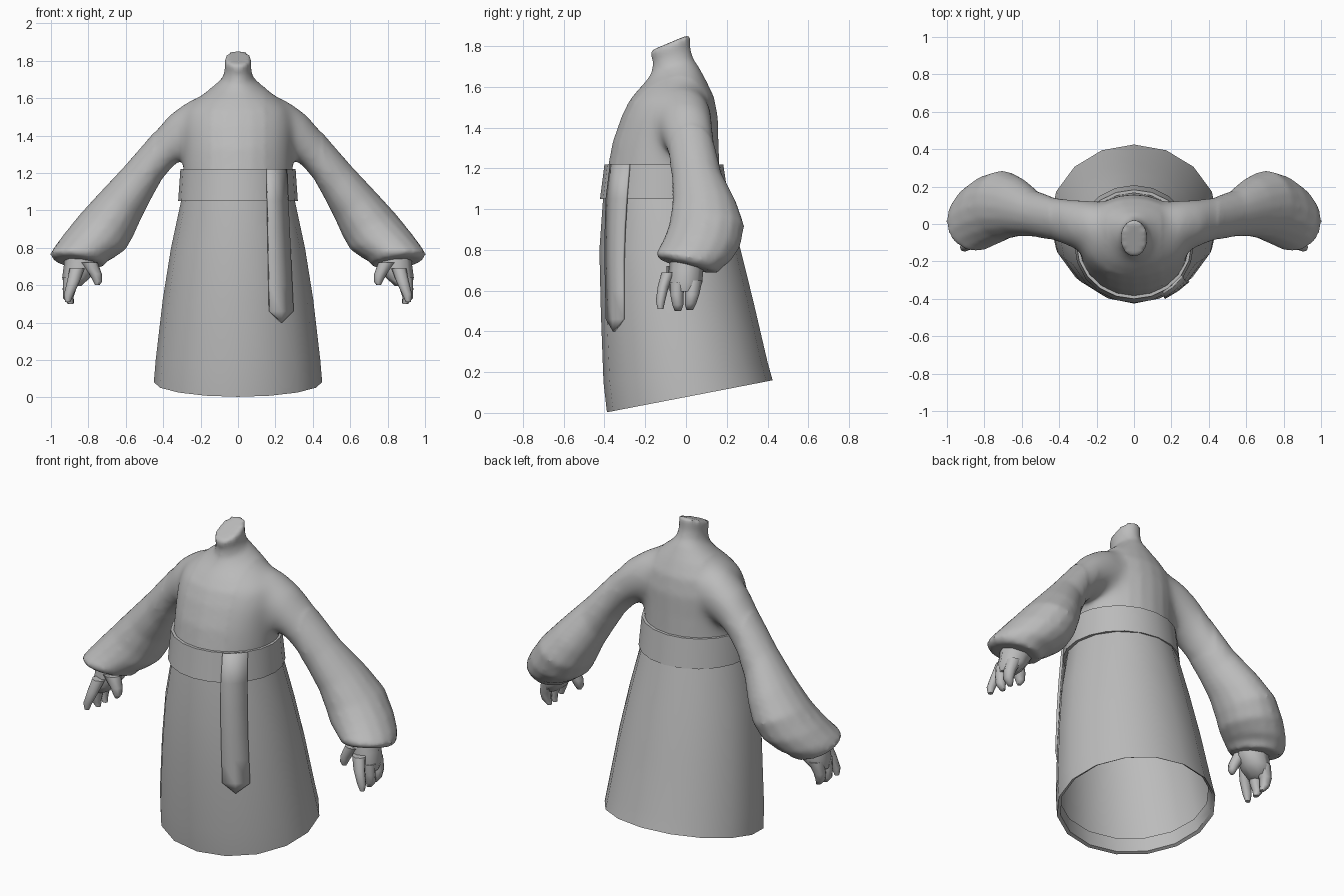
import bpy, bmesh, math
from mathutils import Vector

if "Cube" in bpy.data.objects:
    bpy.data.objects.remove(bpy.data.objects["Cube"])

grey = bpy.data.materials.new("plain_grey")
grey.diffuse_color = (0.5, 0.5, 0.5, 1)
grey.use_nodes = True
grey.node_tree.nodes["Principled BSDF"].inputs["Base Color"].default_value = grey.diffuse_color


def make(name, bm, angle=50):
    bmesh.ops.recalc_face_normals(bm, faces=bm.faces)
    me = bpy.data.meshes.new(name)
    bm.to_mesh(me)
    bm.free()
    ob = bpy.data.objects.new(name, me)
    bpy.context.collection.objects.link(ob)
    me.materials.append(grey)
    bpy.ops.object.select_all(action='DESELECT')
    bpy.context.view_layer.objects.active = ob
    ob.select_set(True)
    bpy.ops.object.shade_smooth_by_angle(angle=math.radians(angle))
    return ob


def loft(bm, rings, cap=(True, True), closed=False):
    """Skin a list of equally long point rings."""
    vs = [[bm.verts.new(p) for p in r] for r in rings]
    n = len(vs[0])
    pairs = list(zip(vs, vs[1:])) + ([(vs[-1], vs[0])] if closed else [])
    for a, b in pairs:
        for i in range(n):
            j = (i + 1) % n
            bm.faces.new((a[i], a[j], b[j], b[i]))
    if cap[0]:
        bm.faces.new(vs[0][::-1])
    if cap[1]:
        bm.faces.new(vs[-1])


def body_ring(zf, zb, yf, yb, hw, n=16):
    """Oval around the body, tilted from front height to back height."""
    pts = []
    for i in range(n):
        a = 2 * math.pi * i / n
        s = math.sin(a)
        pts.append(Vector((hw * math.cos(a), (yf + yb) / 2 + (yb - yf) / 2 * s,
                           (zf + zb) / 2 + (zb - zf) / 2 * s)))
    return pts


def arm_ring(side, ux, uz, lx, lz, yf, yb, droop=0, n=16):
    """Oval across the sleeve from its upper edge to its lower edge."""
    pts = []
    for i in range(n):
        a = 2 * math.pi * i / n
        c, s = math.cos(a), math.sin(a)
        pts.append(Vector((side * ((ux + lx) / 2 + (ux - lx) / 2 * c),
                           (yf + yb) / 2 + (yb - yf) / 2 * s,
                           (uz + lz) / 2 + (uz - lz) / 2 * c - droop * s)))
    return pts


# Upper robe with neck and sleeves, fused into one soft surface
TORSO = [(1.06, 1.06, -.40, .185, .29), (1.2, 1.2, -.385, .165, .295),
         (1.33, 1.33, -.36, .16, .295), (1.45, 1.45, -.318, .157, .30),
         (1.53, 1.55, -.28, .138, .28), (1.58, 1.63, -.24, .10, .21),
         (1.63, 1.70, -.195, .062, .125), (1.67, 1.74, -.168, .035, .082),
         (1.72, 1.79, -.163, .022, .07), (1.775, 1.86, -.18, .022, .074)]
SLEEVE = [(.14, 1.62, .2, 1.29, -.17, .12), (.25, 1.595, .28, 1.28, -.155, .13),
          (.36, 1.52, .34, 1.24, -.12, .135), (.47, 1.395, .415, 1.15, -.085, .148),
          (.60, 1.245, .47, 1.05, -.068, .18), (.74, 1.095, .52, .95, -.068, .25),
          (.85, .975, .56, .86, -.085, .287), (.93, .875, .60, .79, -.11, .265, .02),
          (.985, .80, .66, .75, -.135, .22, .03), (1.005, .765, .695, .735, -.15, .18, .035),
          (.985, .735, .715, .705, -.135, .155, .035)]
bm = bmesh.new()
loft(bm, [body_ring(*r, n=24) for r in TORSO])
for side in (-1, 1):
    loft(bm, [arm_ring(side, *r) for r in SLEEVE])
robe = make("upper_robe", bm)
mod = robe.modifiers.new("fuse", 'REMESH')
mod.mode = 'VOXEL'
mod.voxel_size = 0.015
bpy.ops.object.modifier_apply(modifier=mod.name)
bm = bmesh.new()
bm.from_mesh(robe.data)
for k in range(24):
    # blend the shoulders strongly, the rest lightly
    soft = [v for v in bm.verts if k < 3 or (.15 < abs(v.co.x) < .45 and 1.15 < v.co.z < 1.7)]
    bmesh.ops.smooth_vert(bm, verts=soft, factor=.5, use_axis_x=True, use_axis_y=True, use_axis_z=True)
# open the underside hidden by the belt
bm.normal_update()
under = [f for f in bm.faces if f.normal.z < -.8 and f.calc_center_median().z < 1.1
         and abs(f.calc_center_median().x) < .3]
bmesh.ops.delete(bm, geom=under, context='FACES')
for f in bm.faces:
    f.smooth = True
bm.to_mesh(robe.data)
bm.free()
bpy.ops.object.shade_smooth_by_angle(angle=math.radians(60))

# Skirt, open below, with a folded hem
SKIRT = [(1.08, 1.08, -.405, .195, .298), (.8, .8, -.425, .268, .358),
         (.5, .55, -.418, .33, .402), (.15, .25, -.405, .40, .44),
         (.003, .16, -.388, .425, .45), (.01, .17, -.37, .408, .432),
         (.10, .22, -.38, .385, .42)]
bm = bmesh.new()
loft(bm, [body_ring(*r) for r in SKIRT], cap=(False, False))
make("skirt", bm)

# Belt band
BELT = [(1.22, -.40, .183, .308), (1.05, -.422, .208, .32),
        (1.05, -.405, .19, .30), (1.22, -.383, .166, .292)]
bm = bmesh.new()
loft(bm, [body_ring(z, z, *r, n=20) for z, *r in BELT], (False, False), closed=True)
make("belt", bm, 40)

# Hanging sash end, following the belt and the skirt
FIT = [(1.22, -.40, .183, .308), (1.05, -.422, .208, .32), (.8, -.425, .268, .358),
       (.4, -.412, .355, .412)]


def surface_y(x, z):
    for a, b in zip(FIT, FIT[1:]):
        if z >= b[0]:
            break
    t = (a[0] - z) / (a[0] - b[0])
    yf, yb, hw = (a[i] + (b[i] - a[i]) * t for i in (1, 2, 3))
    return (yf + yb) / 2 - (yb - yf) / 2 * math.sqrt(1 - (x / hw) ** 2)


bm = bmesh.new()
rows = []
for z in (1.22, 1.05, .9, .75, .6, .46):
    t = (1.22 - z) / .76
    l, r = .155 + .013 * t, .257 + .036 * t
    rows.append([bm.verts.new((x, surface_y(x, z) - .008, z)) for x in (l, (l + r) / 2, r)])
for a, b in zip(rows, rows[1:]):
    for i in (0, 1):
        bm.faces.new((a[i], a[i + 1], b[i + 1], b[i]))
tip = bm.verts.new((.232, surface_y(.232, .4) - .008, .4))
for i in (0, 1):
    bm.faces.new((rows[-1][i], rows[-1][i + 1], tip))
sash = make("sash_end", bm, 40)
mod = sash.modifiers.new("thickness", 'SOLIDIFY')
mod.thickness = 0.014
mod.offset = 0


# Hands: palm, thumb and fingers as tapered tubes
def tube(bm, pts):
    """Rounded tube through (x, y, z, radius_x, radius_y) points."""
    loft(bm, [[Vector((x + rx * math.cos(a), y + ry * math.sin(a), z))
               for a in (math.pi * i / 4 for i in range(8))] for x, y, z, rx, ry in pts])


HAND = {
    "palm": [(.84, .0, .77, .085, .075), (.84, .0, .70, .092, .085),
             (.865, -.005, .64, .075, .085), (.885, -.01, .595, .045, .065)],
    "thumb": [(.80, -.05, .72, .05, .045), (.762, -.06, .66, .034, .035),
              (.75, -.065, .62, .024, .026), (.752, -.068, .60, .012, .014)],
    "first_finger": [(.86, -.085, .69, .04, .035), (.88, -.112, .62, .034, .027),
                     (.905, -.125, .55, .026, .023), (.91, -.125, .51, .014, .014)],
    "middle_finger": [(.89, -.04, .64, .045, .04), (.90, -.045, .58, .035, .032),
                      (.908, -.04, .53, .027, .027), (.895, -.04, .50, .015, .016)],
    "last_finger": [(.88, .035, .65, .045, .045), (.905, .03, .58, .033, .035),
                    (.905, .022, .535, .026, .028), (.89, .018, .505, .014, .016)],
}
for side, label in ((1, "left"), (-1, "right")):
    for part, pts in HAND.items():
        bm = bmesh.new()
        tube(bm, [(side * x, y, z, rx, ry) for x, y, z, rx, ry in pts])
        make(f"{label}_{part}", bm, 60)
